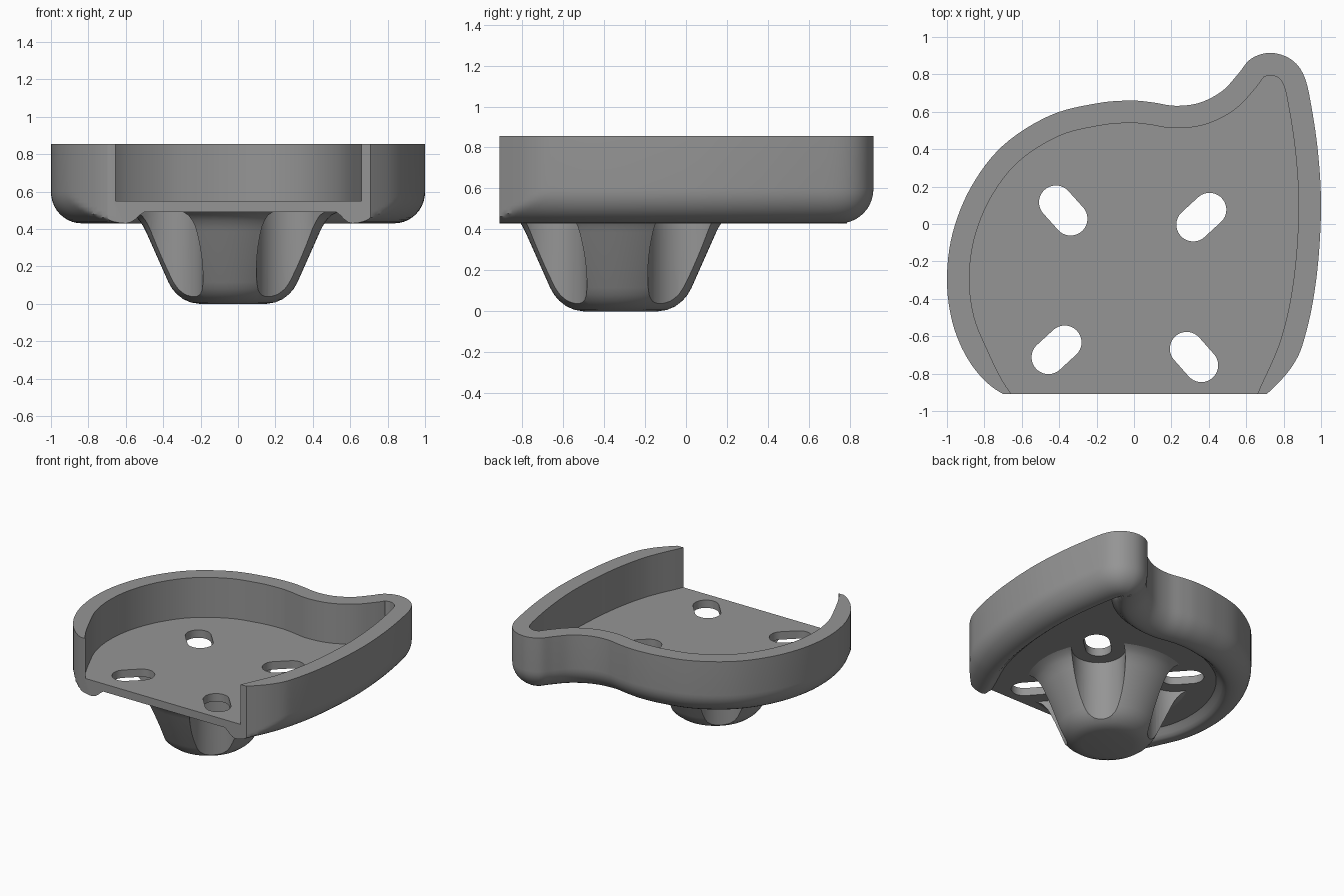
import bpy, bmesh, math
from mathutils import Vector

if "Cube" in bpy.data.objects:
    bpy.data.objects.remove(bpy.data.objects["Cube"])

grey = bpy.data.materials.new("plain grey")
grey.use_nodes = True
grey.diffuse_color = (0.3, 0.3, 0.3, 1)
grey.node_tree.nodes["Principled BSDF"].inputs["Base Color"].default_value = (0.3, 0.3, 0.3, 1)

FRONT, FLOOR_LOW, FLOOR_TOP, RIM_TOP = -0.91, 0.49, 0.55, 0.855
KNOB = Vector((-0.027, -0.318))
SLOT_ANGLES = [math.radians(a) for a in (42.5, 132, 222.5, 311.5)]


def finish(name, bm):
    bmesh.ops.recalc_face_normals(bm, faces=bm.faces[:])
    mesh = bpy.data.meshes.new(name)
    bm.to_mesh(mesh)
    bm.free()
    mesh.materials.append(grey)
    ob = bpy.data.objects.new(name, mesh)
    bpy.context.collection.objects.link(ob)
    return ob


def smooth(ob):
    bpy.ops.object.select_all(action='DESELECT')
    ob.select_set(True)
    bpy.context.view_layer.objects.active = ob
    bpy.ops.object.shade_smooth_by_angle(angle=math.radians(30))


def cut_front(bm):
    """Slice everything off in front of the flat front edge and cap it."""
    geom = bm.verts[:] + bm.edges[:] + bm.faces[:]
    bmesh.ops.bisect_plane(bm, geom=geom, dist=1e-6, plane_co=(0, FRONT, 0),
                           plane_no=(0, -1, 0), clear_outer=True)
    bmesh.ops.holes_fill(bm, edges=[e for e in bm.edges if e.is_boundary], sides=0)


def spline(points, steps):
    """Catmull-Rom curve through the points."""
    pts = [Vector(p) for p in points]
    pts = [2 * pts[0] - pts[1]] + pts + [2 * pts[-1] - pts[-2]]
    out = []
    for a, b, c, d in zip(pts, pts[1:], pts[2:], pts[3:]):
        for i in range(steps):
            t = i / steps
            out.append(0.5 * (2 * b + (c - a) * t + (2 * a - 5 * b + 4 * c - d) * t ** 2
                              + (3 * b - a - 3 * c + d) * t ** 3))
    return out + [pts[-2]]


# Tray outline, clockwise from the front right corner, running past the front cut
outline = spline([
    (-0.6, -1.2), (-0.7, -1.05), (-0.8, -0.91), (-0.89, -0.73), (-0.97, -0.53), (-1, -0.3),
    (-0.97, -0.05), (-0.87, 0.2), (-0.7, 0.42), (-0.45, 0.58), (-0.2, 0.645), (-0.02, 0.66),
    (0.1, 0.65), (0.22, 0.632), (0.35, 0.648), (0.47, 0.71), (0.555, 0.8), (0.625, 0.883),
    (0.73, 0.915), (0.84, 0.88), (0.91, 0.79), (0.95, 0.62), (0.985, 0.37), (1, 0.1),
    (0.985, -0.2), (0.95, -0.45), (0.9, -0.65), (0.85, -0.78), (0.79, -0.91),
    (0.73, -1.05), (0.66, -1.2)], 6)

inward, reach, trim = [], [], []
for i, p in enumerate(outline):
    t = outline[min(i + 1, len(outline) - 1)] - outline[max(i - 1, 0)]
    n = Vector((t.y, -t.x)).normalized()
    inward.append(n)
    # Furthest inset before opposite sides would cross
    reach.append(min((q - p).length_squared / (2 * n.dot(q - p))
                     for q in outline if n.dot(q - p) > 0.004))
    # The outer wall rounds in towards the front corners
    trim.append(0.06 * min(max((-0.65 - p.y) / 0.26, 0), 1.3) ** 2)


def inset(d):
    return [p + n * min(max(d, c), r) for p, n, r, c in zip(outline, inward, reach, trim)]


# Rim: wall, rounded lower edge and lip, swept along the outline
profile = [(0.12, 0.54), (0.12, RIM_TOP), (0, RIM_TOP)]
for i in range(11):
    a = math.pi / 2 * i / 10
    profile.append((0.165 * (1 - math.cos(a)), 0.597 - 0.167 * math.sin(a)))
profile += [(0.185, 0.436), (0.205, 0.452), (0.222, 0.472), (0.245, 0.492)]
bm = bmesh.new()
rings = [[bm.verts.new((p.x, p.y, z)) for p in inset(d)] for d, z in profile]
for r0, r1 in zip(rings, rings[1:] + rings[:1]):
    for i in range(len(outline) - 1):
        bm.faces.new((r0[i], r0[i + 1], r1[i + 1], r1[i]))
cut_front(bm)
smooth(finish("rim", bm))

# Floor plate
bm = bmesh.new()
face = bm.faces.new([bm.verts.new((p.x, p.y, FLOOR_LOW)) for p in inset(0.113)])
ext = bmesh.ops.extrude_face_region(bm, geom=[face])
bmesh.ops.translate(bm, vec=(0, 0, FLOOR_TOP - FLOOR_LOW),
                    verts=[v for v in ext["geom"] if isinstance(v, bmesh.types.BMVert)])
cut_front(bm)
floor = finish("floor", bm)

# Grip knob under the floor
bm = bmesh.new()
knob_profile = [(0, 0), (0.18, 0), (0.225, 0.007), (0.265, 0.024), (0.3, 0.051), (0.325, 0.08),
                (0.345, 0.115), (0.465, 0.385), (0.48, 0.415), (0.5, 0.445), (0.525, 0.472),
                (0.56, FLOOR_LOW), (0, FLOOR_LOW)]
SIDES = 96
rings = []
for r, z in knob_profile[1:-1]:
    rings.append([bm.verts.new((KNOB.x + r * math.cos(k * math.tau / SIDES),
                                KNOB.y + r * math.sin(k * math.tau / SIDES), z))
                  for k in range(SIDES)])
for r0, r1 in zip(rings, rings[1:]):
    for k in range(SIDES):
        j = (k + 1) % SIDES
        bm.faces.new((r0[k], r0[j], r1[j], r1[k]))
bm.faces.new(rings[0])
bm.faces.new(rings[-1])
knob = finish("knob", bm)


def cut_slots(target, radius, inner, outer, low, high):
    """Cut four radial round-ended slots around the knob axis."""
    bm = bmesh.new()
    for ang in SLOT_ANGLES:
        out = Vector((math.cos(ang), math.sin(ang)))
        verts = []
        for centre, start in ((outer, -math.pi / 2), (inner, math.pi / 2)):
            for k in range(25):
                a = ang + start + math.pi * k / 24
                p = KNOB + out * centre + radius * Vector((math.cos(a), math.sin(a)))
                verts.append(bm.verts.new((p.x, p.y, low)))
        ext = bmesh.ops.extrude_face_region(bm, geom=[bm.faces.new(verts)])
        bmesh.ops.translate(bm, vec=(0, 0, high - low),
                            verts=[v for v in ext["geom"] if isinstance(v, bmesh.types.BMVert)])
    cutter = finish("slot_cutter", bm)
    cutter.hide_render = True
    mod = target.modifiers.new("slots", 'BOOLEAN')
    mod.operation, mod.solver, mod.object = 'DIFFERENCE', 'EXACT', cutter
    bpy.context.view_layer.objects.active = target
    bpy.ops.object.modifier_apply(modifier=mod.name)
    bpy.data.objects.remove(cutter)


# Screw slots through the floor, and finger flutes in the knob below them
cut_slots(floor, 0.09, 0.466, 0.584, 0.4, 0.7)
cut_slots(knob, 0.185, 0.468, 0.584, -0.1, 0.6)
smooth(floor)
smooth(knob)
